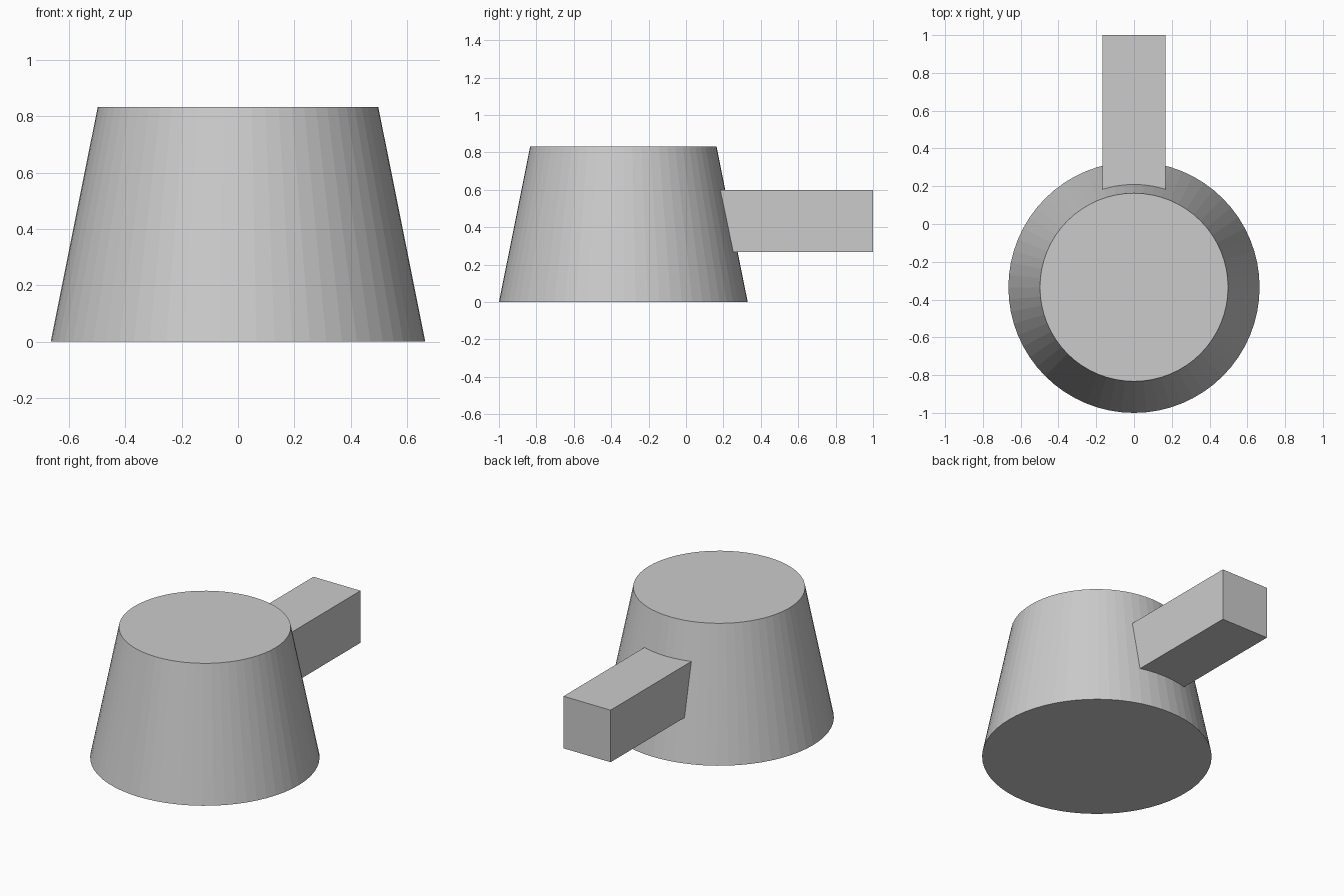
import bpy

if "Cube" in bpy.data.objects:
    bpy.data.objects.remove(bpy.data.objects["Cube"])

CENTRE_Y = -0.335
HEIGHT = 0.833

grey = bpy.data.materials.new("light_grey")
grey.diffuse_color = (0.6, 0.6, 0.6, 1)
grey.use_nodes = True
grey.node_tree.nodes["Principled BSDF"].inputs["Base Color"].default_value = grey.diffuse_color


def finish(name):
    ob = bpy.context.object
    ob.name = name
    ob.data.materials.append(grey)
    return ob


# Tapered round body with flat facets
bpy.ops.mesh.primitive_cone_add(vertices=64, radius1=0.665, radius2=0.498,
                                depth=HEIGHT, location=(0, CENTRE_Y, HEIGHT / 2))
finish("tapered_body")

# Square bar handle, its inner end buried in the body
y0, y1, z0, z1, width = 0.1, 1.0, 0.267, 0.6, 0.333
bpy.ops.mesh.primitive_cube_add(size=1, location=(0, (y0 + y1) / 2, (z0 + z1) / 2))
handle = finish("handle")
handle.scale = (width, y1 - y0, z1 - z0)
bpy.ops.object.transform_apply(location=False, rotation=False, scale=True)
